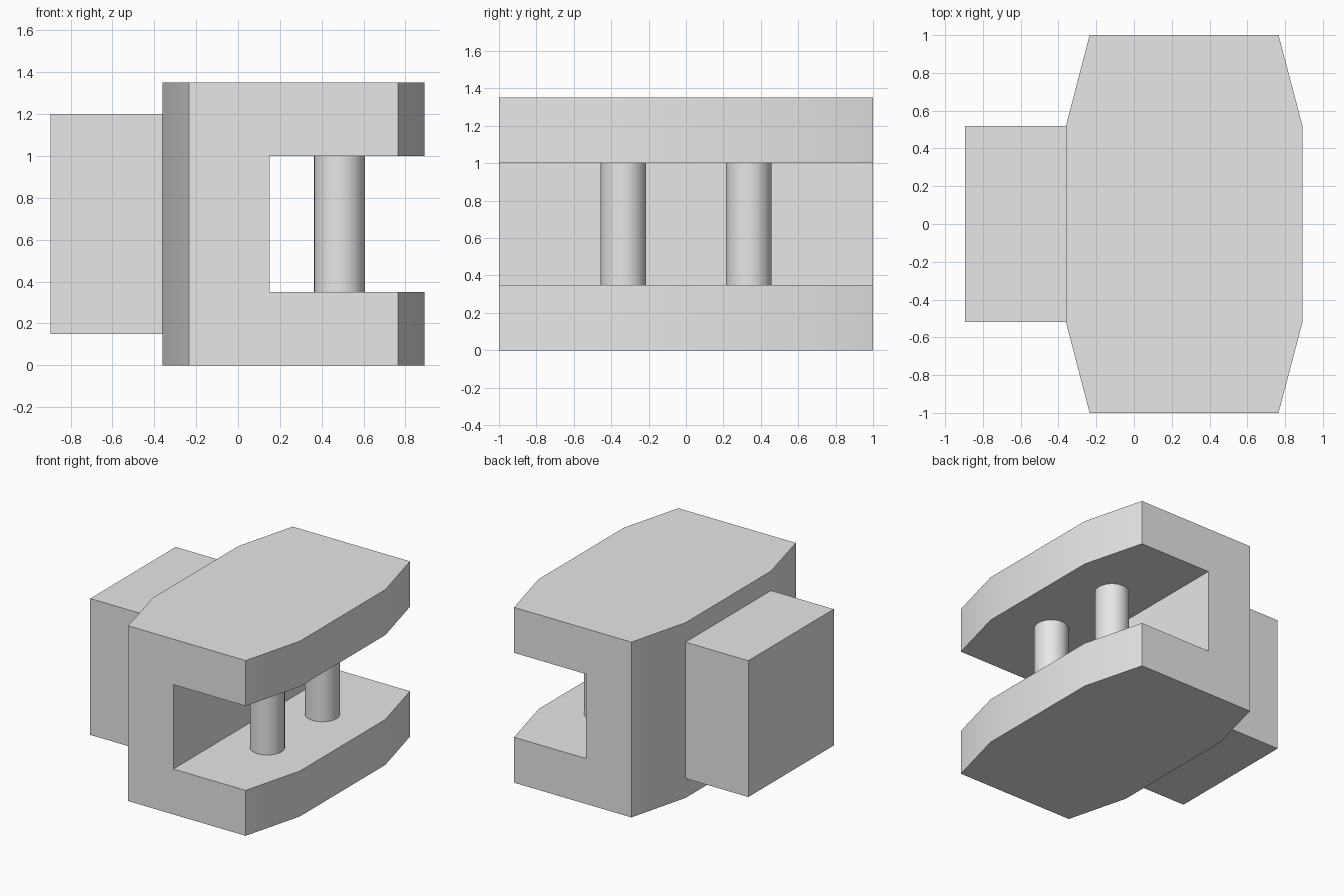
import bpy
import bmesh
import math

default = bpy.data.objects.get("Cube")
if default:
    bpy.data.objects.remove(default, do_unlink=True)

grey = bpy.data.materials.new("light grey")
grey.use_nodes = True
colour = (0.8, 0.8, 0.8, 1)
grey.diffuse_color = colour
grey.node_tree.nodes["Principled BSDF"].inputs["Base Color"].default_value = colour


def prism(name, outline, z0, z1):
    """Extrude a counter-clockwise xy outline from z0 up to z1."""
    bm = bmesh.new()
    base = bm.faces.new([bm.verts.new((x, y, z0)) for x, y in outline])
    top = bmesh.ops.extrude_face_region(bm, geom=[base])["geom"]
    bmesh.ops.translate(bm, vec=(0, 0, z1 - z0),
                        verts=[v for v in top if isinstance(v, bmesh.types.BMVert)])
    bmesh.ops.recalc_face_normals(bm, faces=bm.faces)
    mesh = bpy.data.meshes.new(name)
    bm.to_mesh(mesh)
    bm.free()
    mesh.materials.append(grey)
    obj = bpy.data.objects.new(name, mesh)
    bpy.context.collection.objects.link(obj)
    return obj


def activate(obj):
    bpy.ops.object.select_all(action="DESELECT")
    obj.select_set(True)
    bpy.context.view_layer.objects.active = obj


def smooth(obj):
    activate(obj)
    bpy.ops.object.shade_smooth_by_angle(angle=math.radians(30))


def rectangle(x0, x1, half_y):
    return [(x0, -half_y), (x1, -half_y), (x1, half_y), (x0, half_y)]


# Eight-sided jaw block with tapered sides
half = [(-0.36, -0.52), (-0.235, -1), (0.765, -1), (0.892, -0.52)]
body = prism("jaw_body", half + [(x, -y) for x, y in reversed(half)], 0, 1.35)

# Open slot through the jaw
slot = prism("slot_cutter", rectangle(0.15, 1.2, 1.2), 0.35, 1.0)
slot.hide_render = True
cut = body.modifiers.new("slot", "BOOLEAN")
cut.operation = "DIFFERENCE"
cut.solver = "EXACT"
cut.object = slot
activate(body)
bpy.ops.object.modifier_apply(modifier=cut.name)
bpy.data.objects.remove(slot, do_unlink=True)
smooth(body)

# Rear mounting block
prism("mounting_block", rectangle(-0.895, -0.36, 0.52), 0.15, 1.2)

# Pair of pins bridging the slot
for side, y in (("right", -0.335), ("left", 0.335)):
    steps = [math.tau * i / 32 for i in range(32)]
    circle = [(0.485 + 0.122 * math.cos(a), y + 0.122 * math.sin(a)) for a in steps]
    smooth(prism("pin_" + ("front" if side == "right" else "back"), circle, 0.35, 1.0))
